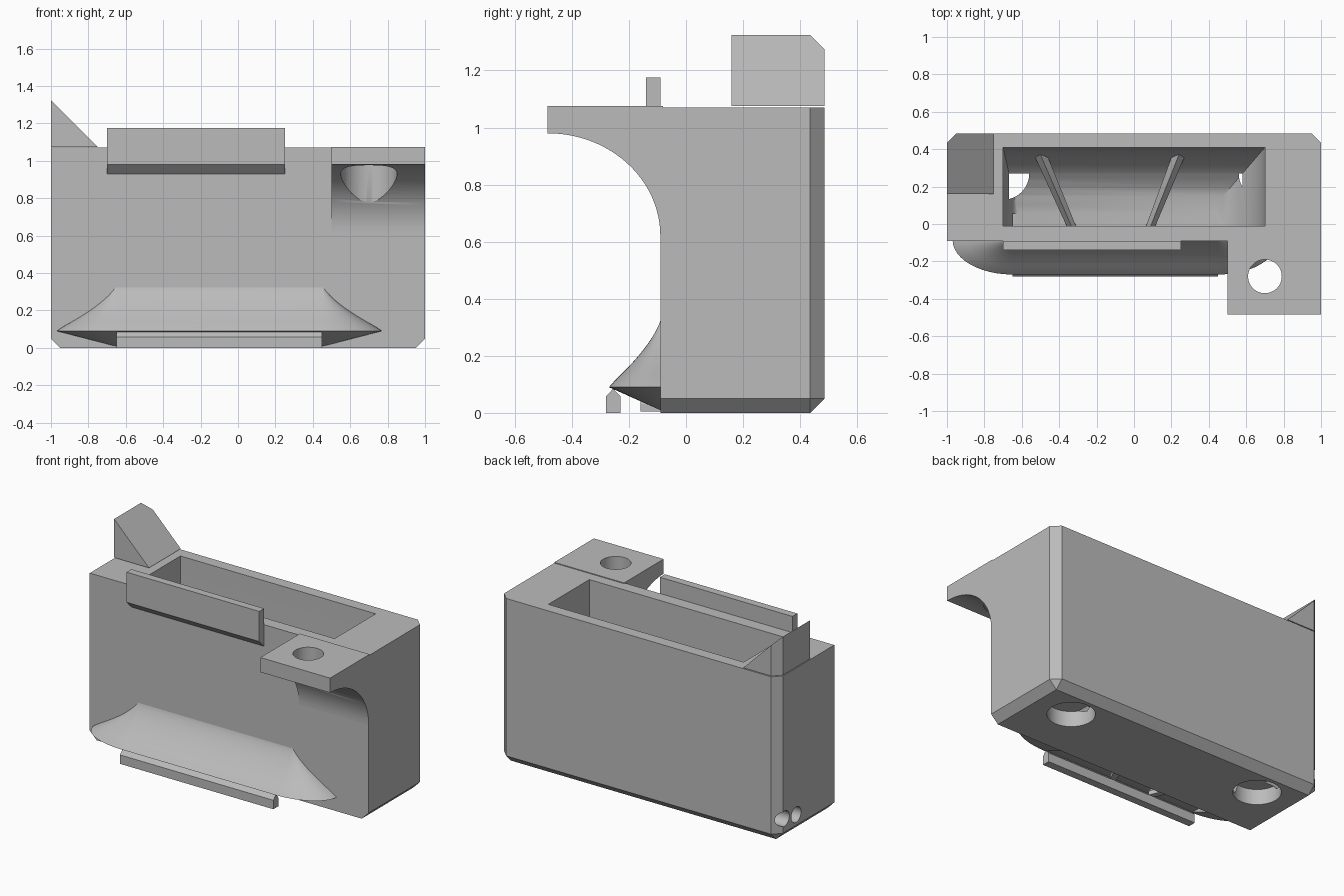
import bpy
import bmesh
from math import sin, cos, pi, radians

if "Cube" in bpy.data.objects:
    bpy.data.objects.remove(bpy.data.objects["Cube"])

grey = bpy.data.materials.new("plain_grey")
grey.use_nodes = True
grey.diffuse_color = (0.5, 0.5, 0.5, 1)
grey.node_tree.nodes["Principled BSDF"].inputs["Base Color"].default_value = (0.5, 0.5, 0.5, 1)


def finish(name, bm):
    bmesh.ops.recalc_face_normals(bm, faces=bm.faces)
    mesh = bpy.data.meshes.new(name)
    bm.to_mesh(mesh)
    bm.free()
    mesh.materials.append(grey)
    ob = bpy.data.objects.new(name, mesh)
    bpy.context.collection.objects.link(ob)
    return ob


def loft(name, rings):
    """Closed skin over rings that share a point count."""
    bm = bmesh.new()
    loops = [[bm.verts.new(p) for p in ring] for ring in rings]
    n = len(loops[0])
    for low, high in zip(loops, loops[1:]):
        for i in range(n):
            j = (i + 1) % n
            bm.faces.new((low[i], low[j], high[j], high[i]))
    bm.faces.new(loops[0][::-1])
    bm.faces.new(loops[-1])
    return finish(name, bm)


def rect(x0, x1, y0, y1, z):
    return [(x0, y0, z), (x1, y0, z), (x1, y1, z), (x0, y1, z)]


def box(name, x0, x1, y0, y1, z0, z1):
    return loft(name, [rect(x0, x1, y0, y1, z) for z in (z0, z1)])


def prism(name, profile, x0, x1):
    """Extrude a (y, z) profile along x."""
    return loft(name, [[(x, y, z) for y, z in profile] for x in (x0, x1)])


def rod(name, x, y, z0, z1, r, n=48):
    ring = [(x + r * cos(2 * pi * i / n), y + r * sin(2 * pi * i / n)) for i in range(n)]
    return loft(name, [[(px, py, z) for px, py in ring] for z in (z0, z1)])


def cut(ob, *cutters):
    bpy.context.view_layer.objects.active = ob
    for c in cutters:
        mod = ob.modifiers.new("cut", "BOOLEAN")
        mod.operation = "DIFFERENCE"
        mod.solver = "EXACT"
        mod.object = c
        bpy.ops.object.modifier_apply(modifier=mod.name)
        bpy.data.objects.remove(c)


def smooth(ob):
    bpy.ops.object.select_all(action="DESELECT")
    ob.select_set(True)
    bpy.context.view_layer.objects.active = ob
    bpy.ops.object.shade_smooth_by_angle(angle=radians(30))


# Housing with chamfered back corners and bottom rim
FRONT, BACK, TOP = -0.09, 0.485, 1.07
bm = bmesh.new()
lo = [bm.verts.new(p) for p in rect(-1, 1, FRONT, BACK, 0)]
hi = [bm.verts.new(p) for p in rect(-1, 1, FRONT, BACK, TOP)]
bm.faces.new(lo[::-1])
bm.faces.new(hi)
for i in range(4):
    j = (i + 1) % 4
    bm.faces.new((lo[i], lo[j], hi[j], hi[i]))
edges = []
for e in bm.edges:
    mid = (e.verts[0].co + e.verts[1].co) / 2
    upright_back = mid.y > 0.4 and abs(mid.x) > 0.9
    bottom = mid.z < 0.01 and mid.y > 0
    if upright_back or bottom:
        edges.append(e)
bmesh.ops.bevel(bm, geom=edges, offset=0.05, segments=1, affect="EDGES", profile=0.5)
housing = finish("housing", bm)

# Hopper with a bowl-shaped bottom, curving down to the outlet
levels = []
for i in range(13):
    a = i / 12 * pi / 2
    s = sin(a)
    levels.append(rect(-0.62 - 0.08 * s, 0.4 + 0.3 * s, -0.01, 0.06 + 0.35 * s, 0.02 + 0.4 * (1 - cos(a))))
levels.append(rect(-0.7, 0.7, -0.01, 0.41, 1.3))
hopper = loft("hopper_cutter", levels)
outlet = box("outlet_cutter", -0.65, 0.45, -0.2, 0.055, 0.021, 0.08)

# Round pockets in the underside and two cross holes in the side
pockets = [rod("pocket_cutter", x, 0.27, -0.1, 0.1, 0.14) for x in (-0.7, 0.7)]
side_holes = []
for y, z in ((0.42, 0.14), (0.3, 0.12)):
    ring = [(y + 0.05 * cos(k * pi / 12), z + 0.05 * sin(k * pi / 12)) for k in range(24)]
    side_holes.append(prism("side_hole_cutter", ring, -1.1, -0.77))
cut(housing, hopper, outlet, *pockets, *side_holes)
smooth(housing)

# Flared hood above the outlet
def hood_ring(s, z):
    ring = []
    for cx, start in ((-0.65, pi), (0.45, 1.5 * pi)):
        for k in range(13):
            t = start + k / 12 * pi / 2
            ring.append((cx + 0.32 * s * cos(t), -0.085 + 0.185 * s * sin(t), z))
    ring += [(0.45, -0.06, z), (-0.65, -0.06, z)]
    return ring


rings = [hood_ring(0.03, 0.01), hood_ring(1, 0.09)]
for i in range(1, 13):
    u = 1 - i / 12
    rings.append(hood_ring(max(u ** 1.5, 0.005), 0.345 - 0.25 * u))
hood = loft("outlet_hood", rings)
cut(hood, box("hood_notch_cutter", -0.65, 0.45, -0.4, 0, -0.1, 0.08))
smooth(hood)

# Guide ribs across the bowl, with ridged tops
def rib_section(x, y, w, z):
    return [(x - w, y, 0.005), (x + w, y, 0.005), (x + w, y, z - 0.03),
            (x, y, z), (x - w, y, z - 0.03)]


for name, x_front, x_back in (("left_rib", 0.025, 0.24), ("right_rib", -0.265, -0.5)):
    loft(name, [rib_section(x_front, -0.16, 0.02, 0.06),
                rib_section(x_front + (x_back - x_front) * 0.3, -0.01, 0.025, 0.075),
                rib_section(x_back, 0.37, 0.035, 0.24)])

# Stop bar in front of the outlet
prism("stop_bar", [(-0.28, 0), (-0.23, 0), (-0.23, 0.058), (-0.255, 0.085), (-0.28, 0.058)], -0.65, 0.45)

# Raised front plate with a sloped underside
prism("front_plate", [(-0.14, 1.175), (-0.09, 1.175), (-0.09, 0.93), (-0.14, 0.98)], -0.7, 0.25)

# Mounting bracket with a curved underside, screw hole and counterbore
profile = [(FRONT, 1.075), (-0.485, 1.075)]
for i in range(25):
    a = i / 24 * pi / 2
    profile.append((-0.485 + 0.395 * sin(a), 0.62 + 0.36 * cos(a)))
profile += [(-0.08, 0.62), (-0.08, 1.075)]
del profile[0]
bracket = prism("mounting_bracket", profile, 0.5, 1)
cut(bracket, rod("counterbore_cutter", 0.7, -0.28, 0.4, 0.98, 0.15),
    rod("screw_hole_cutter", 0.7, -0.28, 0.9, 1.2, 0.09))
smooth(bracket)

# Triangular corner fin on top, trimmed to follow the chamfered corner
fin = loft("corner_fin", [[(-1, y, 1.075), (-0.75, y, 1.075), (-1, y, 1.325)] for y in (0.16, BACK)])
trim = loft("fin_trim_cutter", [[(-1.1, 0.335, z), (-0.85, 0.585, z), (-1.1, 0.585, z)] for z in (0.9, 1.5)])
cut(fin, trim)
